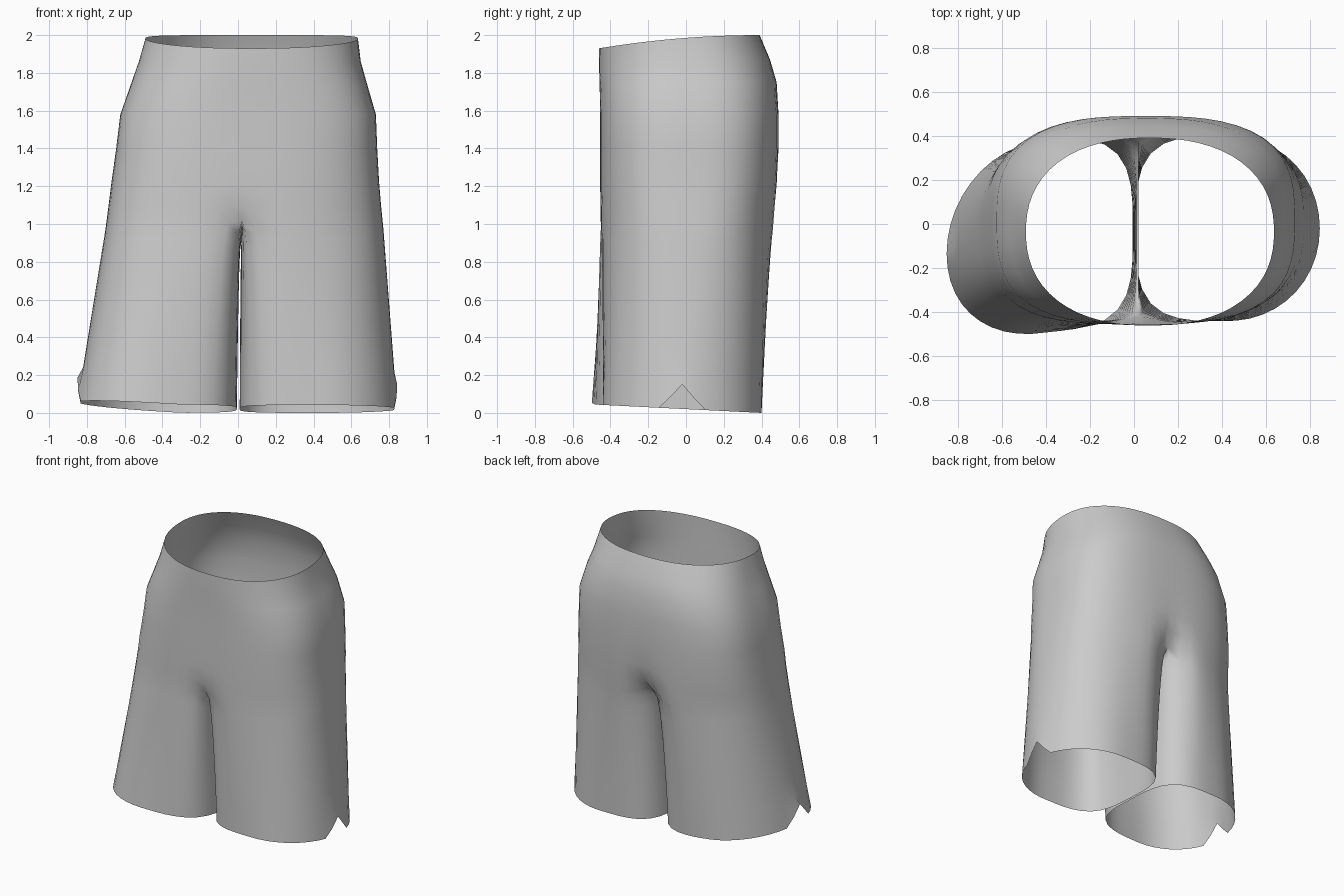
import bpy, bmesh, math
from mathutils import Vector

if "Cube" in bpy.data.objects:
    bpy.data.objects.remove(bpy.data.objects["Cube"])

M, K = 32, 10          # segments around the outer half / across the inner leg
X0 = 0.02              # centre seam at the crotch
# torso levels: z, left x, right x, front y, back y, squareness, front dent, back dent
LEVELS = [
    (2.00, -.49, .635, -.46, .39, 2.3, 0, 0),
    (1.87, -.525, .65, -.46, .445, 2.5, 0, 0),
    (1.75, -.565, .682, -.457, .48, 2.7, 0, 0),
    (1.58, -.623, .73, -.455, .49, 2.9, 0, 0),
    (1.40, -.645, .737, -.455, .49, 2.9, 0, 0),
    (1.22, -.67, .747, -.455, .483, 2.9, 0, .005),
    (1.10, -.685, .757, -.454, .476, 2.8, .005, .025),
    (0.97, -.702, .77, -.453, .467, 2.75, .035, .085),
]
LEG_T = [.06, .14, .24, .36, .5, .65, .8, 1.0]


def unit(a, n):
    """Point of a unit superellipse in direction a."""
    c, s = math.cos(a), math.sin(a)
    r = (abs(c) ** n + abs(s) ** n) ** (-1 / n)
    return c * r, s * r


def torso_row(level, side, i):
    z, xl, xr, yf, yb, n, df, db = level
    k = (2.0 - z) / 1.03
    x0 = .07 + (X0 - .07) * k
    r = xr - x0 if side > 0 else x0 - xl
    row = []
    for j in range(M + 1):
        c, s = unit(-math.pi / 2 + math.pi * j / M, n)
        dx = r * c if 0 < j < M else 0
        y = (yf + yb) / 2 + (yb - yf) / 2 * s
        if side < 0:   # left side is turned slightly forward
            y -= .055 * k * k * (dx / r) ** 2
        g = math.exp(-(dx / .11) ** 2)
        y += g * (df if y < 0 else -db)
        zz = z
        if i < 3:      # waistband dips toward the front
            zz -= .07 * ((.39 - y) / .85) ** 2 * (1 - i / 3)
        if i == len(LEVELS) - 1:
            zz += .05 * g
        row.append(Vector((x0 + side * dx, y, zz)))
    return row


def hem_loop(side):
    a0 = math.radians(44)
    cx, rx = (.426, .417) if side > 0 else (.428, .422)
    cy, ry = (-.02, .42) if side > 0 else (-.035, .435)
    angles = [a0 + (2 * math.pi - 2 * a0) * j / M for j in range(M + 1)]
    angles += [-a0 + 2 * a0 * j / K for j in range(1, K)]
    pts = []
    for j, a in enumerate(angles):
        # flat inner side, round outer side
        c, s = unit(a, 3.6 if math.cos(a) > 0 else 2.05)
        x, y = cx - rx * c, cy - ry * s
        if side < 0:
            y -= .1 * (x / .85) ** 2
        z = .02 - .05 * y
        if side < 0:
            z += .03 * max(0, x - .3) / .55
        z += {0: .13, 1: .06}.get(abs(j - M // 2), 0)   # notch at the outer hem
        pts.append(Vector((side * x, y, z)))
    return pts


def build_half(bm, side):
    rows = [torso_row(l, side, i) for i, l in enumerate(LEVELS)]
    front, back = rows[-1][0], rows[-1][-1]
    # crotch saddle closes the top loop of the leg
    saddle = []
    for j in range(1, K):
        p = back.lerp(front, j / K)
        p.z -= .1 * math.sin(math.pi * j / K)
        saddle.append(p)
    top, hem = rows[-1] + saddle, hem_loop(side)
    legs = [top]
    for t in LEG_T:
        row = []
        for j, (p, q) in enumerate(zip(top, hem)):
            e = 1 - .6 * abs(1 - 2 * j / M) ** 6 if j <= M else .4
            s = t ** e
            zq = q.z
            if t < 1:
                zq -= {0: .13, 1: .06}.get(abs(j - M // 2), 0)
            row.append(Vector((p.x + (q.x - p.x) * s, p.y + (q.y - p.y) * s,
                               p.z + (zq - p.z) * t)))
        legs.append(row)

    def skin(grid, closed):
        vs = [[bm.verts.new(p) for p in r] for r in grid]
        for a, b in zip(vs, vs[1:]):
            for j in range(len(a) if closed else len(a) - 1):
                k = (j + 1) % len(a)
                f = (a[j], b[j], b[k], a[k])
                bm.faces.new(f if side > 0 else f[::-1])
    skin(rows, False)
    skin(legs, True)


# one-piece cloth shell: hips plus two open legs
bm = bmesh.new()
for side in (1, -1):
    build_half(bm, side)
bmesh.ops.remove_doubles(bm, verts=bm.verts, dist=.0005)
bmesh.ops.recalc_face_normals(bm, faces=bm.faces)
for f in bm.faces:
    f.smooth = True
mesh = bpy.data.meshes.new("shorts")
bm.to_mesh(mesh)
bm.free()
shorts = bpy.data.objects.new("shorts", mesh)
bpy.context.collection.objects.link(shorts)
